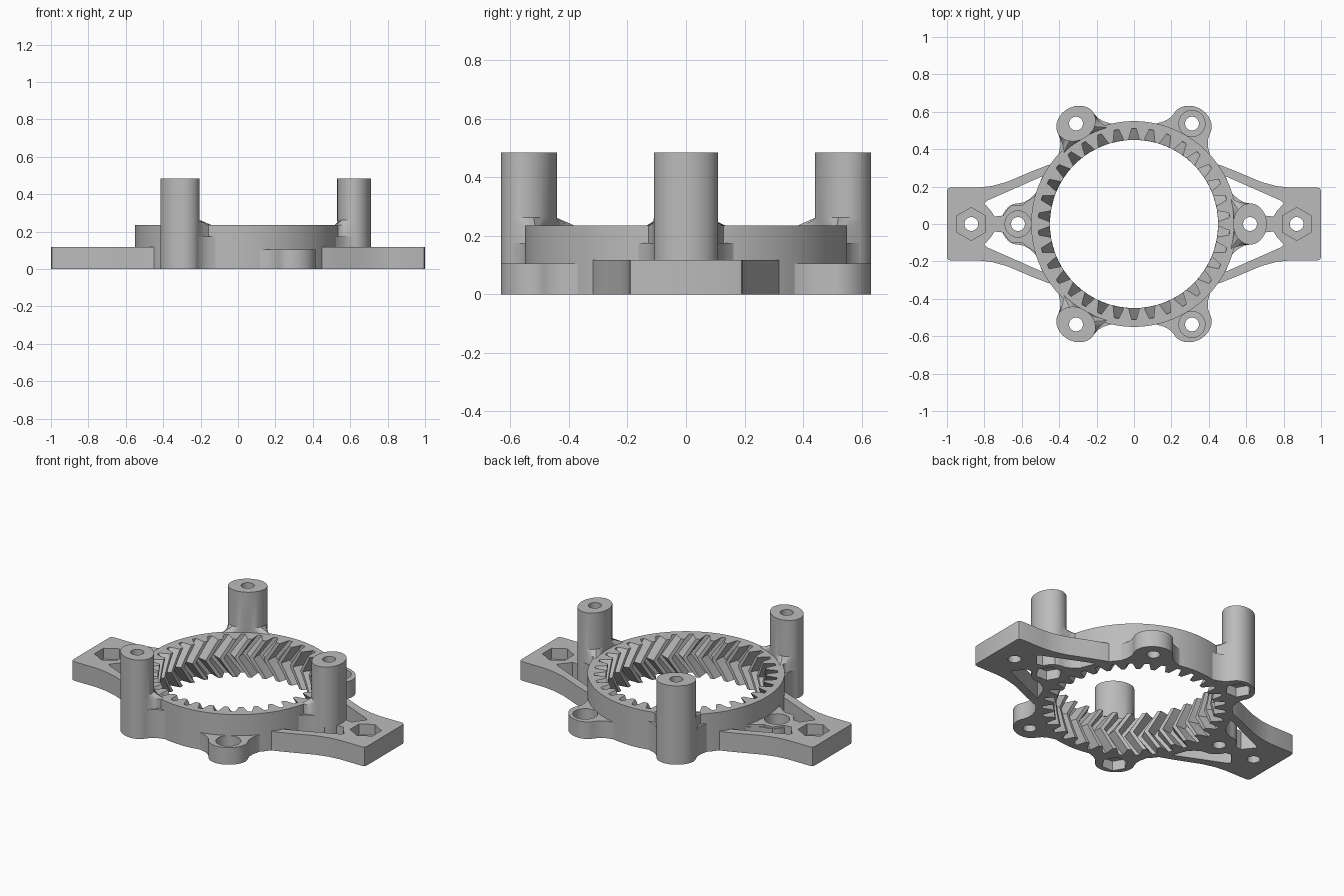
import bpy, bmesh
from math import sin, cos, pi, radians, sqrt

if "Cube" in bpy.data.objects:
    bpy.data.objects.remove(bpy.data.objects["Cube"], do_unlink=True)

gray = bpy.data.materials.new("plain gray")
gray.use_nodes = True
gray.diffuse_color = (0.5, 0.5, 0.5, 1)
gray.node_tree.nodes["Principled BSDF"].inputs["Base Color"].default_value = (0.5, 0.5, 0.5, 1)

RING_R, RING_H = 0.55, 0.235
EAR_R, EAR_RAD, EAR_TAN = 0.62, 0.09, 0.11
PLATE_H, ARM_H = 0.105, 0.117


def finish(bm, name):
    bmesh.ops.recalc_face_normals(bm, faces=bm.faces)
    mesh = bpy.data.meshes.new(name)
    bm.to_mesh(mesh)
    bm.free()
    mesh.materials.append(gray)
    obj = bpy.data.objects.new(name, mesh)
    bpy.context.collection.objects.link(obj)
    return obj


def loft(name, levels):
    """Closed solid through (z, outline) levels with equal point counts."""
    bm = bmesh.new()
    rows = [[bm.verts.new((x, y, z)) for x, y in pts] for z, pts in levels]
    n = len(rows[0])
    for a, b in zip(rows, rows[1:]):
        for i in range(n):
            j = (i + 1) % n
            bm.faces.new((a[i], a[j], b[j], b[i]))
    bm.faces.new(rows[0])
    bm.faces.new(rows[-1])
    return finish(bm, name)


def prism(name, pts, z0, z1):
    return loft(name, [(z0, pts), (z1, pts)])


def ngon(n, r, cx, cy, phase=0.0):
    return [(cx + r * cos(phase + 2 * pi * i / n), cy + r * sin(phase + 2 * pi * i / n))
            for i in range(n)]


def place(pts, ang):
    """Local (outward, sideways) points around an ear centre to plan points."""
    c, s = cos(ang), sin(ang)
    return [((EAR_R + u) * c - v * s, (EAR_R + u) * s + v * c) for u, v in pts]


def ear_outline(ang, w):
    """Rounded outer end, concave flanks, inner arc sunk in the ring."""
    arc = lambda v: sqrt(0.535 ** 2 - v * v) - EAR_R
    pts = [(EAR_RAD * cos(t), EAR_TAN * sin(t))
           for t in (-pi / 2 + pi * i / 24 for i in range(25))]
    flank = [(arc(w) * s, EAR_TAN + (w - EAR_TAN) * s * s) for s in (0.25, 0.5, 0.75)]
    pts += flank
    pts += [(arc(w * k / 4), w * k / 4) for k in range(4, -5, -1)]
    pts += [(u, -v) for u, v in reversed(flank)]
    return place(pts, ang)


def ellipse_outline(ang):
    ts = [-pi / 2 + pi * i / 24 for i in range(25)]
    ts += [pi / 2 + pi * i / 16 for i in range(1, 16)]
    return place([(EAR_RAD * cos(t), EAR_TAN * sin(t)) for t in ts], ang)


# Ring gear with herringbone inner teeth
def ring_gear(teeth=34, tip=0.45, root=0.512):
    pitch = 2 * pi / teeth
    tooth = [(-0.14, tip), (0.14, tip), (0.37, root), (0.63, root)]
    bm = bmesh.new()
    inner, outer = [], []
    for k in range(5):
        z = RING_H * k / 4
        shift = 0.9 * pitch * (1 - abs(k - 2) / 2)
        a, b = [], []
        for i in range(teeth):
            for f, r in tooth:
                t = (i + f) * pitch
                a.append(bm.verts.new((r * cos(t + shift), r * sin(t + shift), z)))
                b.append(bm.verts.new((RING_R * cos(t), RING_R * sin(t), z)))
        inner.append(a)
        outer.append(b)
    n = teeth * 4
    # Walk up the outside, across the top, down the inside and back
    loops = outer + inner[::-1]
    for a, b in zip(loops, loops[1:] + loops[:1]):
        for i in range(n):
            j = (i + 1) % n
            bm.faces.new((a[i], a[j], b[j], b[i]))
    return finish(bm, "ring_gear")


parts = [ring_gear()]
cutters = []


def cutter(pts, z0, z1):
    obj = prism("cutter", pts, z0, z1)
    obj.hide_render = True
    cutters.append(obj)
    return obj


def cut(obj, tools):
    for tool in tools:
        mod = obj.modifiers.new("cut", 'BOOLEAN')
        mod.operation, mod.solver, mod.object = 'DIFFERENCE', 'EXACT', tool
    graph = bpy.context.evaluated_depsgraph_get()
    mesh = bpy.data.meshes.new_from_object(obj.evaluated_get(graph))
    obj.modifiers.clear()
    obj.data = mesh
    parts.append(obj)


# Six ears: tall posts alternate with low counterbored lugs
ear_tools = {}
for k in range(6):
    ang = radians(60 * k)
    cx, cy = EAR_R * cos(ang), EAR_R * sin(ang)
    tools = [cutter(ngon(32, 0.037, cx, cy), -0.1, 0.6)]
    if k % 2 == 0:
        tools.append(cutter(ngon(6, 0.075, cx, cy, ang), -0.1, 0.06))
        narrow, top = ear_outline(ang, 0.135), ellipse_outline(ang)
        cut(loft(f"post_{k}", [(0, narrow), (RING_H, narrow), (0.262, top), (0.485, top)]), tools)
        cut(prism(f"post_ear_{k}", ear_outline(ang, 0.2), 0, 0.175), tools)
    else:
        tools.append(cutter(ngon(32, 0.07, cx, cy), 0.04, 0.3))
        cut(prism(f"low_ear_{k}", ear_outline(ang, 0.21), 0, PLATE_H), tools)
    ear_tools[k] = tools

# Mounting arms with triangular windows and nut pockets
edge = [(1, 0.175), (0.995, 0.19), (0.98, 0.195), (0.83, 0.195), (0.76, 0.203),
        (0.68, 0.225), (0.55, 0.28), (0.46, 0.315)]
window = [(0.8, 0.11), (0.785, 0.125), (0.49, 0.255), (0.53, 0.15), (0.6, 0.1),
          (0.66, 0.1), (0.7, 0.045), (0.745, 0.04), (0.765, 0.07)]
for side, name, ear in ((1, "left_arm", 0), (-1, "right_arm", 3)):
    arc = [(0.535 * cos(radians(a)), 0.535 * sin(radians(a))) for a in range(37, -38, -2)]
    outline = edge + arc + [(x, -y) for x, y in reversed(edge)]
    tools = list(ear_tools[ear])
    for flip in (1, -1):
        tools.append(cutter([(side * x, flip * y) for x, y in window], -0.1, 0.3))
    tools.append(cutter(ngon(32, 0.037, side * 0.87, 0), -0.1, 0.3))
    tools.append(cutter(ngon(6, 0.088, side * 0.87, 0, pi / 2), 0.05, 0.3))
    cut(prism(name, [(side * x, y) for x, y in outline], 0, ARM_H), tools)

for obj in cutters:
    bpy.data.objects.remove(obj, do_unlink=True)

# Smooth the round walls, keep the edges crisp
bpy.ops.object.select_all(action='DESELECT')
for obj in parts:
    obj.select_set(True)
bpy.context.view_layer.objects.active = parts[0]
bpy.ops.object.shade_smooth_by_angle(angle=radians(25))
